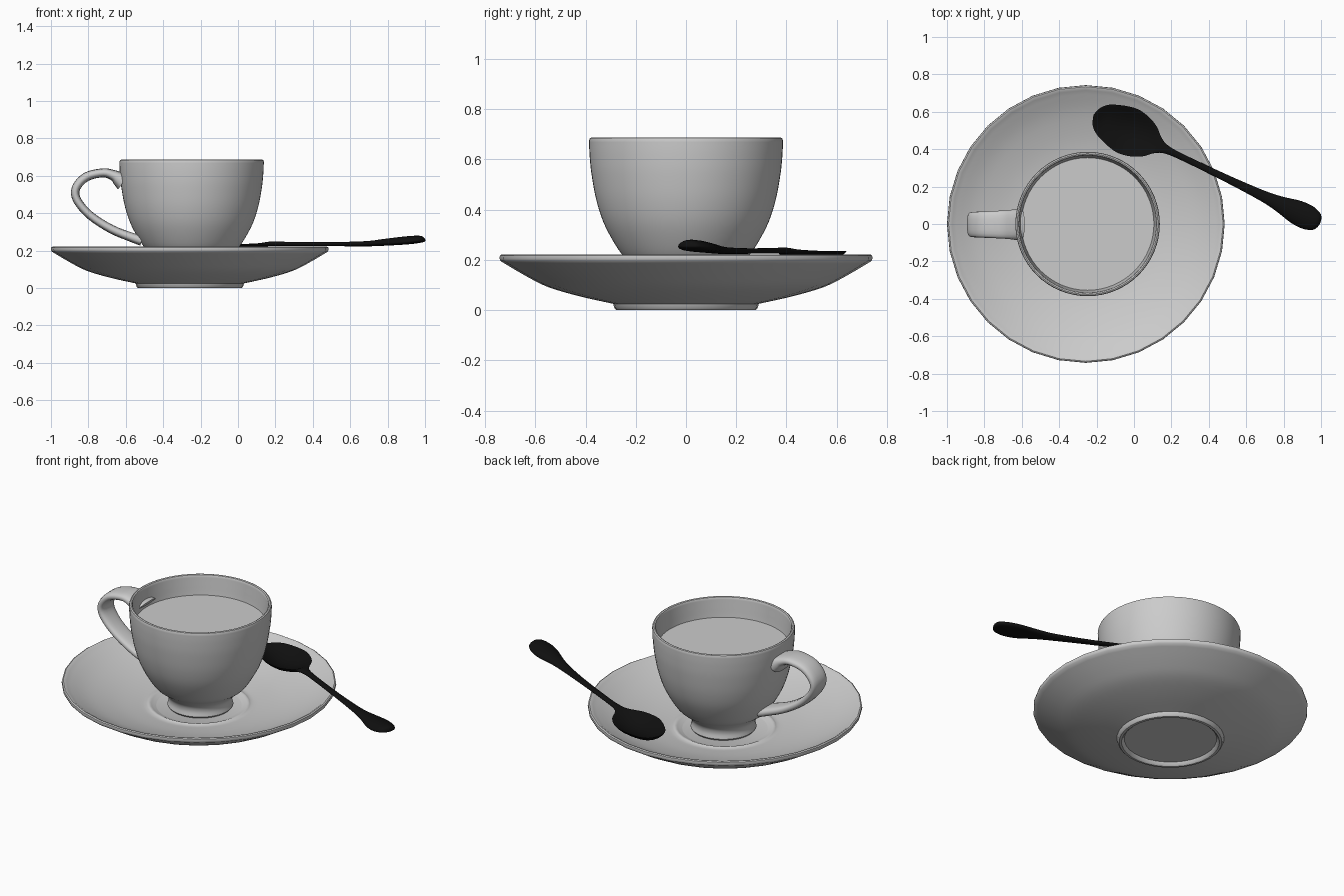
import bpy, bmesh, math
from mathutils import Vector

if "Cube" in bpy.data.objects:
    bpy.data.objects.remove(bpy.data.objects["Cube"])


def spline(pts, n=5):
    """Catmull-Rom through tuples of any length."""
    out = []
    for i in range(len(pts) - 1):
        a, b = pts[max(i - 1, 0)], pts[i]
        c, d = pts[i + 1], pts[min(i + 2, len(pts) - 1)]
        for k in range(n):
            t = k / n
            out.append(tuple(0.5 * (2 * q + (r - p) * t + (2 * p - 5 * q + 4 * r - s) * t * t
                                    + (3 * q - p - 3 * r + s) * t ** 3)
                             for p, q, r, s in zip(a, b, c, d)))
    return out + [tuple(pts[-1])]


def finish(name, bm, angle=40):
    bmesh.ops.remove_doubles(bm, verts=bm.verts, dist=1e-5)
    bmesh.ops.recalc_face_normals(bm, faces=bm.faces)
    me = bpy.data.meshes.new(name)
    bm.to_mesh(me)
    bm.free()
    ob = bpy.data.objects.new(name, me)
    bpy.context.collection.objects.link(ob)
    bpy.ops.object.select_all(action='DESELECT')
    ob.select_set(True)
    bpy.context.view_layer.objects.active = ob
    bpy.ops.object.shade_smooth_by_angle(angle=math.radians(angle))
    return ob


def lathe(name, profile, cx, steps):
    bm = bmesh.new()
    vs = [bm.verts.new((cx + r, 0, z)) for r, z in profile]
    es = [bm.edges.new(p) for p in zip(vs, vs[1:])]
    bmesh.ops.spin(bm, geom=vs + es, cent=(cx, 0, 0), axis=(0, 0, 1),
                   angle=2 * math.pi, steps=steps, use_merge=True)
    return finish(name, bm)


def loft(name, stations, side, power=1.0, seg=20):
    """Stations: x, y, z, half width, half thickness, sag of the middle."""
    bm = bmesh.new()
    st = spline(stations, 4)
    rings = []
    for i, (x, y, z, w, h, sag) in enumerate(st):
        tan = Vector(st[min(i + 1, len(st) - 1)][:3]) - Vector(st[max(i - 1, 0)][:3])
        up = tan.cross(side).normalized()
        w, h = max(w, .001), max(h, .001)
        ring = []
        for k in range(seg):
            a = 2 * math.pi * k / seg
            c, s = (math.copysign(abs(f) ** power, f) for f in (math.cos(a), math.sin(a)))
            ring.append(bm.verts.new(Vector((x, y, z)) + side * w * c
                                     + up * (h * s - sag * (1 - c * c))))
        rings.append(ring)
    for r0, r1 in zip(rings, rings[1:]):
        for k in range(seg):
            j = (k + 1) % seg
            bm.faces.new((r0[k], r0[j], r1[j], r1[k]))
    bm.faces.new(rings[0])
    bm.faces.new(rings[-1])
    return finish(name, bm, 60)


# Saucer: recessed foot, curved underside, rolled rim, ridge around the well
under = spline([(.29, .025), (.425, .055), (.55, .092), (.64, .137), (.738, .195)], 4)
rim = [(.7425, .205), (.741, .217), (.734, .221), (.725, .219)]
top = spline([(.715, .212), (.6, .158), (.45, .112), (.32, .088), (.285, .086),
              (.268, .091), (.25, .084), (.23, .076)], 4)
lathe("saucer", [(0, .02), (.25, .02), (.257, .006), (.265, 0), (.278, .001), (.285, .008)]
      + under + rim + top + [(0, .076)], -.2575, 32)

# Cup: flared foot, bowl, rounded lip, inner wall
outer = spline([(.178, .09), (.172, .12), (.18, .15), (.21, .182), (.258, .225), (.32, .33),
                (.355, .43), (.376, .54), (.384, .62), (.386, .675)], 5)
inner = spline([(.366, .678), (.361, .63), (.353, .56), (.335, .45), (.3, .34),
                (.22, .22), (.12, .175)], 4)
CX = -.248
lathe("cup", [(0, .08), (.17, .08)] + outer + [(.383, .684), (.376, .687), (.369, .684)]
      + inner + [(0, .17)], CX, 64)

# Coffee surface
lathe("drink", [(0, .57), (.356, .57)], CX, 64)

# Cup handle
hp = [(-.613, .568, .085, .05), (-.635, .583, .082, .041), (-.665, .602, .078, .029),
      (-.72, .616, .074, .024), (-.81, .595, .07, .024), (-.866, .535, .067, .023),
      (-.86, .47, .064, .022), (-.79, .388, .06, .022), (-.677, .315, .06, .023),
      (-.565, .27, .065, .025), (-.515, .255, .07, .029)]
loft("cup_handle", [(x, -.003, z, w, h, 0) for x, z, w, h in hp], Vector((0, 1, 0)), .75)

# Spoon: distance from tip, z, half width, half thickness, sag
sp = [(0, .232, .0, .004, 0), (.02, .233, .053, .007, .012), (.07, .234, .093, .008, .035),
      (.18, .235, .127, .008, .055), (.26, .235, .12, .008, .05), (.33, .236, .09, .009, .028),
      (.385, .237, .043, .011, .008), (.44, .237, .022, .012, 0), (.55, .236, .017, .011, 0),
      (.8, .235, .02, .011, 0), (1.0, .237, .029, .014, 0), (1.1, .24, .042, .018, -.004),
      (1.2, .243, .064, .021, -.009), (1.27, .248, .066, .021, -.01),
      (1.32, .254, .05, .018, -.008), (1.338, .257, .028, .013, -.004), (1.344, .258, 0, .003, 0)]
d, n = Vector((.901, -.433, 0)), Vector((.433, .901, 0))
spoon = loft("spoon", [(-.216 + d.x * s, .585 + d.y * s, z, w, h, g) for s, z, w, h, g in sp], n)
black = bpy.data.materials.new("black_metal")
black.diffuse_color = (.005, .005, .005, 1)
black.use_nodes = True
black.node_tree.nodes["Principled BSDF"].inputs["Base Color"].default_value = black.diffuse_color
spoon.data.materials.append(black)
